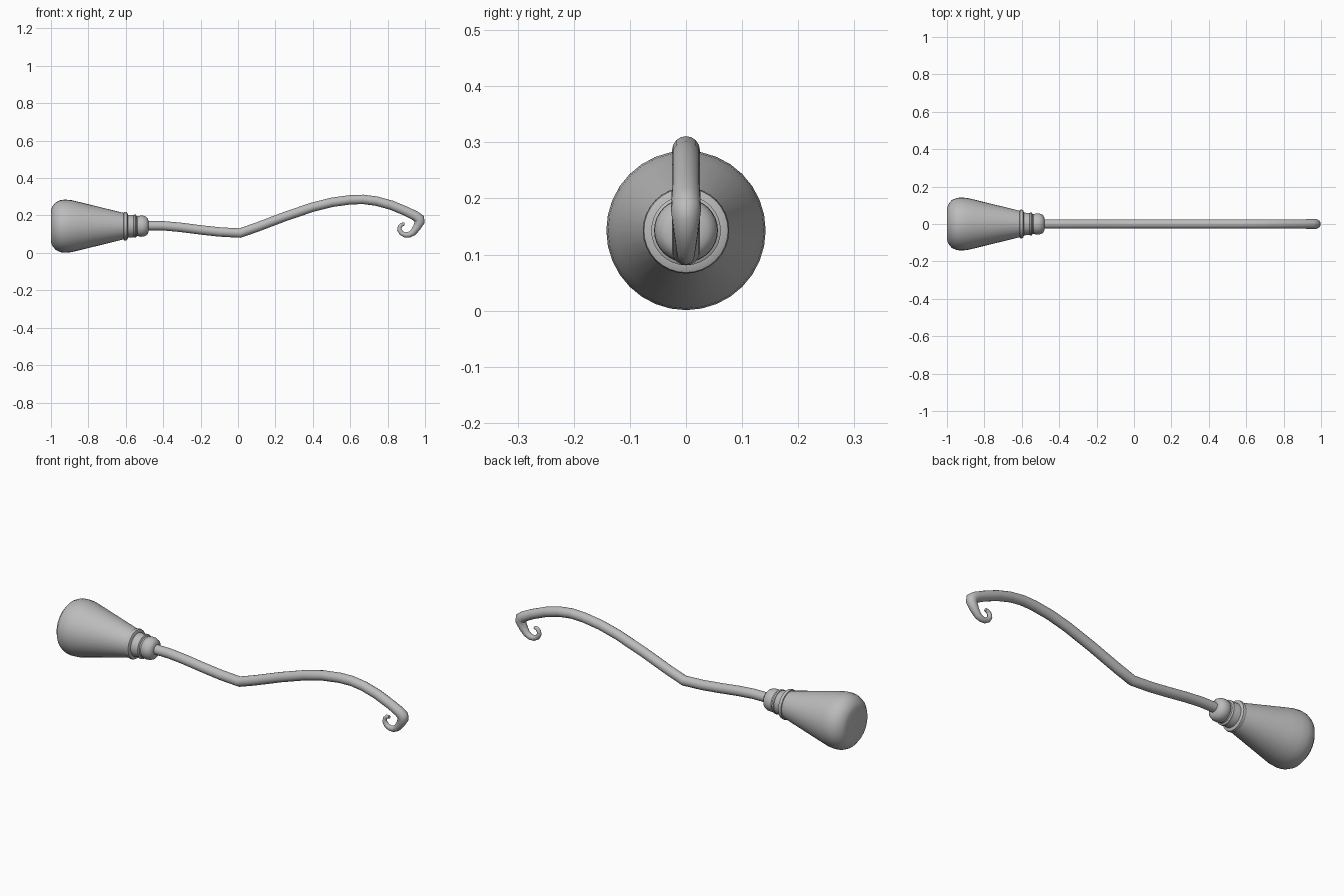
import bpy, bmesh, math
from mathutils import Vector

if "Cube" in bpy.data.objects:
    bpy.data.objects.remove(bpy.data.objects["Cube"])

AXIS_Z = 0.143

grey = bpy.data.materials.new("plain grey")
grey.diffuse_color = (0.5, 0.5, 0.5, 1)
grey.use_nodes = True
grey.node_tree.nodes["Principled BSDF"].inputs["Base Color"].default_value = grey.diffuse_color


def skin(name, rings, angle=35):
    """Bridge a list of vertex rings into a closed, smooth-shaded tube."""
    bm = bmesh.new()
    loops = [[bm.verts.new(p) for p in ring] for ring in rings]
    n = len(loops[0])
    for a, b in zip(loops, loops[1:]):
        for i in range(n):
            j = (i + 1) % n
            bm.faces.new((a[i], a[j], b[j], b[i]))
    bm.faces.new(loops[0])
    bm.faces.new(loops[-1])
    bmesh.ops.recalc_face_normals(bm, faces=bm.faces[:])
    mesh = bpy.data.meshes.new(name)
    bm.to_mesh(mesh)
    bm.free()
    mesh.materials.append(grey)
    obj = bpy.data.objects.new(name, mesh)
    bpy.context.collection.objects.link(obj)
    bpy.ops.object.select_all(action='DESELECT')
    bpy.context.view_layer.objects.active = obj
    obj.select_set(True)
    bpy.ops.object.shade_smooth_by_angle(angle=math.radians(angle))
    return obj


def lathe(name, profile, sides=32):
    """Turn (x, radius) points around the broom's long axis."""
    turn = [2 * math.pi * i / sides for i in range(sides)]
    return skin(name, [[(x, r * math.cos(t), AXIS_Z + r * math.sin(t)) for t in turn]
                       for x, r in profile])


def sweep(name, path, sides=16):
    """Sweep a circle along (x, z, radius) points with mitred joints."""
    pts = [Vector((x, 0, z)) for x, z, _ in path]
    rings = []
    for i, (p, (_, _, r)) in enumerate(zip(pts, path)):
        d0 = (p - pts[max(i - 1, 0)]).normalized()
        d1 = (pts[min(i + 1, len(pts) - 1)] - p).normalized()
        d = (d0 + d1).normalized()
        side = Vector((-d.z, 0, d.x))
        ref = d0 if d0.length else d1
        miter = min(1 / max(abs(d.dot(ref)), 0.1), 1.3)
        rings.append([p + side * (r * miter * math.cos(t)) + Vector((0, r * math.sin(t), 0))
                      for t in (2 * math.pi * k / sides for k in range(sides))])
    return skin(name, rings, 50)


# Bristle bundle: flat end, rounded shoulder, long taper to the neck
lathe("bristle_head", [(-1.0, 0.085), (-0.993, 0.105), (-0.975, 0.127), (-0.95, 0.139),
                       (-0.925, 0.142), (-0.89, 0.139), (-0.84, 0.127), (-0.6, 0.068)])

# Binding: raised ring, two bands and the rounded knob
lathe("binding_ring", [(-0.613, 0.066), (-0.61, 0.075), (-0.603, 0.077),
                       (-0.594, 0.075), (-0.589, 0.064)])
lathe("binding_band", [(-0.6, 0.061), (-0.555, 0.059), (-0.535, 0.052)])
lathe("binding_lip", [(-0.56, 0.055), (-0.556, 0.062), (-0.547, 0.062), (-0.542, 0.054)])
lathe("binding_knob", [(-0.546, 0.046), (-0.535, 0.053), (-0.52, 0.057), (-0.505, 0.056),
                       (-0.49, 0.05), (-0.481, 0.039), (-0.478, 0.025)])

# Bent handle ending in a thin tapering curl
R = 0.025
sweep("handle", [
    (-0.52, 0.146, R), (-0.4, 0.145, R), (-0.31, 0.137, R), (-0.2, 0.123, R),
    (-0.1, 0.112, R), (0.01, 0.106, R), (0.1, 0.137, R), (0.25, 0.194, R),
    (0.4, 0.245, R), (0.5, 0.27, R), (0.6, 0.284, R), (0.67, 0.286, R),
    (0.74, 0.277, R), (0.82, 0.255, R), (0.9, 0.222, R), (0.95, 0.197, 0.026),
    (0.969, 0.182, 0.027), (0.972, 0.165, 0.025), (0.955, 0.134, 0.021),
    (0.935, 0.108, 0.017), (0.915, 0.097, 0.015), (0.893, 0.096, 0.0135),
    (0.874, 0.106, 0.0125), (0.863, 0.123, 0.0115), (0.865, 0.14, 0.0105),
    (0.876, 0.152, 0.0095), (0.89, 0.154, 0.008)])
